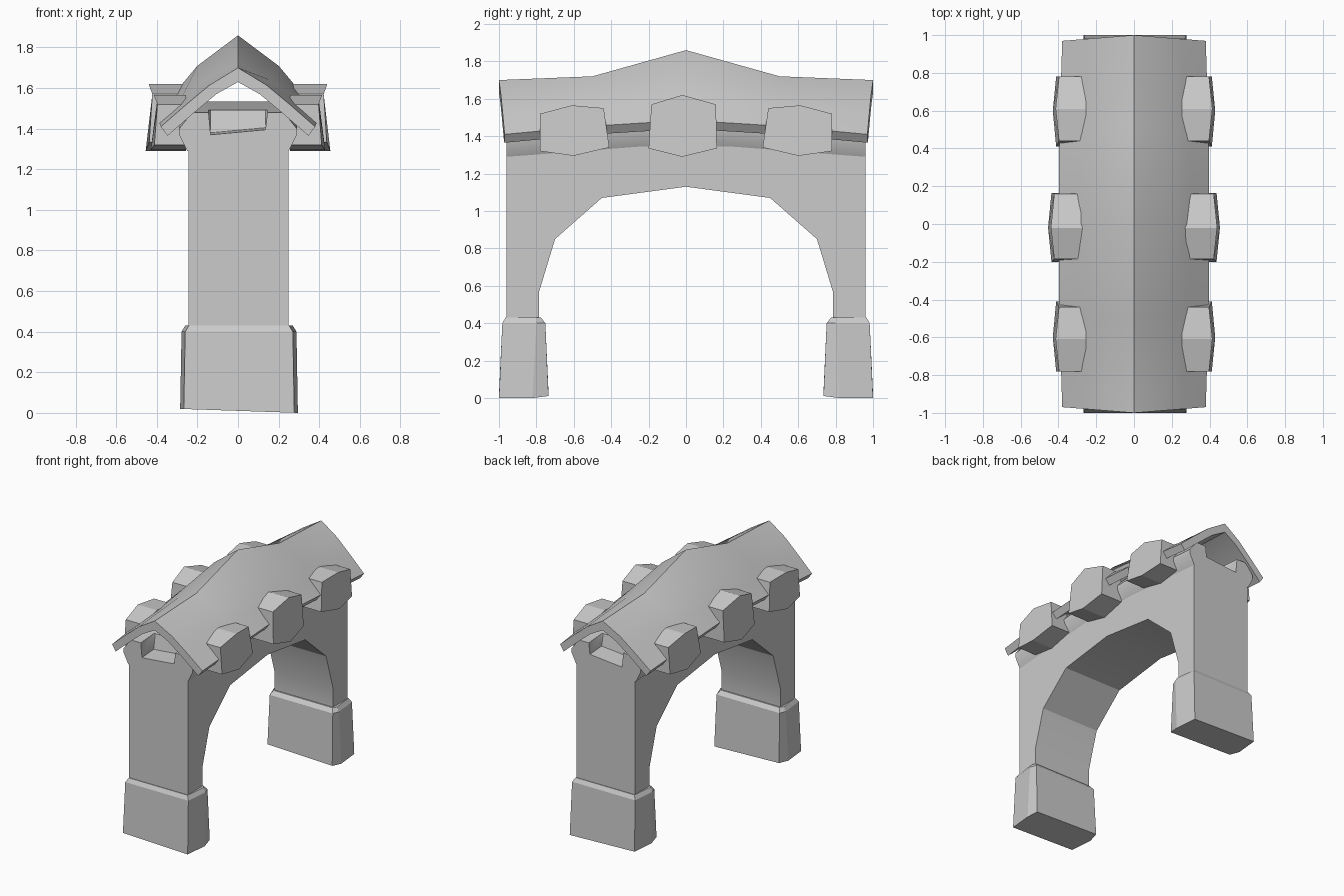
import bpy, bmesh, math

if "Cube" in bpy.data.objects:
    bpy.data.objects.remove(bpy.data.objects["Cube"])


def loft(name, rings, smooth=0):
    """Join closed rings of points into a capped solid."""
    bm = bmesh.new()
    vs = [[bm.verts.new(p) for p in r] for r in rings]
    n = len(rings[0])
    for a, b in zip(vs, vs[1:]):
        for i in range(n):
            j = (i + 1) % n
            bm.faces.new((a[i], a[j], b[j], b[i]))
    bm.faces.new(vs[0])
    bm.faces.new(vs[-1])
    bmesh.ops.recalc_face_normals(bm, faces=bm.faces)
    me = bpy.data.meshes.new(name)
    bm.to_mesh(me)
    bm.free()
    if smooth:
        me.shade_smooth()
        me.set_sharp_from_angle(angle=math.radians(smooth))
    ob = bpy.data.objects.new(name, me)
    bpy.context.collection.objects.link(ob)
    return ob


def mirrored(half):
    """Left half of a profile generated from its right half (centre first)."""
    return [(-x, z) for x, z in reversed(half[1:])] + half


# Arch wall: side profile extruded across x
inner = [(0.785, 0.40), (0.785, 0.57), (0.70, 0.85), (0.45, 1.07), (0, 1.13)]
outer = [(0, 1.35), (0.24, 1.345), (0.96, 1.29), (0.96, 0.40)]
side = inner + [(-y, z) for y, z in inner[-2::-1]]
side += [(-y, z) for y, z in outer[::-1]] + outer[1:]
loft("arch_wall", [[(x, y, z) for y, z in side] for x in (-0.243, 0.25)], 30)

# Flared coping on top of the wall, chipped at both ends
rings = []
for y, base, chip in [(-0.96, 1.29, 0.1), (-0.82, 1.30, 0.1), (-0.80, 1.302, 0),
                      (-0.24, 1.345, 0), (0.24, 1.345, 0),
                      (0.80, 1.302, 0), (0.82, 1.30, 0.1), (0.96, 1.29, 0.1)]:
    top = base + 0.19
    half = [(0.25, base), (0.29, base + 0.08), (0.29, base + 0.11),
            (0.25, base + 0.16), (0.22, top), (0.145, top),
            (0.135, top - chip * 0.85)]
    left = [(-0.135, top - chip * 1.1)] + [(-x, z) for x, z in half[-2::-1]]
    rings.append([(x, y, z) for x, z in half + left])
loft("coping", rings, 30)

# Sagging roof shell: cross-sections from end to middle
end = [(0, 1.70), (0.14, 1.615), (0.26, 1.515), (0.38, 1.41)]
quarter = [(0, 1.72), (0.16, 1.64), (0.28, 1.55), (0.395, 1.455)]
middle = [(0, 1.86), (0.20, 1.71), (0.30, 1.59), (0.40, 1.485)]
rings = []
for y, prof in [(-1, end), (-0.5, quarter), (0, middle), (0.5, quarter), (1, end)]:
    under = [(0, prof[0][1] - 0.07)] + [(x - 0.033, z - 0.045) for x, z in prof[1:]]
    section = mirrored(prof) + mirrored(under)[::-1]
    rings.append([(x, y * (1 - 0.08 * abs(x)), z) for x, z in section])
loft("roof", rings, 40)

# Six blocks set through the eaves
mid_hex = [(-0.20, 1.335), (-0.02, 1.29), (0.165, 1.335),
           (0.16, 1.57), (-0.02, 1.62), (-0.185, 1.57)]
side_hex = [(-0.19, 1.34), (0, 1.295), (0.18, 1.32),
            (0.18, 1.52), (0.01, 1.565), (-0.16, 1.55)]
for sx in (-1, 1):
    for yc, sy, hexa, out in [(-0.6, -1, side_hex, 0.43), (0, 1, mid_hex, 0.455),
                              (0.6, 1, side_hex, 0.43)]:
        front = []
        for i, (y, z) in enumerate(hexa):
            x = out - (0 if i in (1, 4) else 0.018) - (0.015 if i > 2 else 0)
            front.append((sx * x, yc + sy * y, z))
        back = [(sx * 0.255, y, z) for x, y, z in front]
        loft("eave_block", [back, front])

# Two tapered feet with a chamfered top lip
for sy in (-1, 1):
    rings = []
    for z, ya, yb, yc, w in [(0.0, 1.0, 0.82, 0.735, 0.29),
                             (0.40, 0.982, 0.80, 0.752, 0.283),
                             (0.43, 0.965, 0.80, 0.775, 0.265)]:
        plan = [(w - 0.018, ya), (w, yb), (w - 0.018, yc)]
        plan += [(-x, y) for x, y in plan[::-1]]
        ring = []
        for x, y in plan:
            # the base is slightly uneven
            lift = 0.01 - 0.034 * x + (0.01 if y == yc else 0) if z == 0 else 0
            ring.append((x + 0.005, sy * y, max(0, z + lift)))
        rings.append(ring)
    loft("foot", rings)
